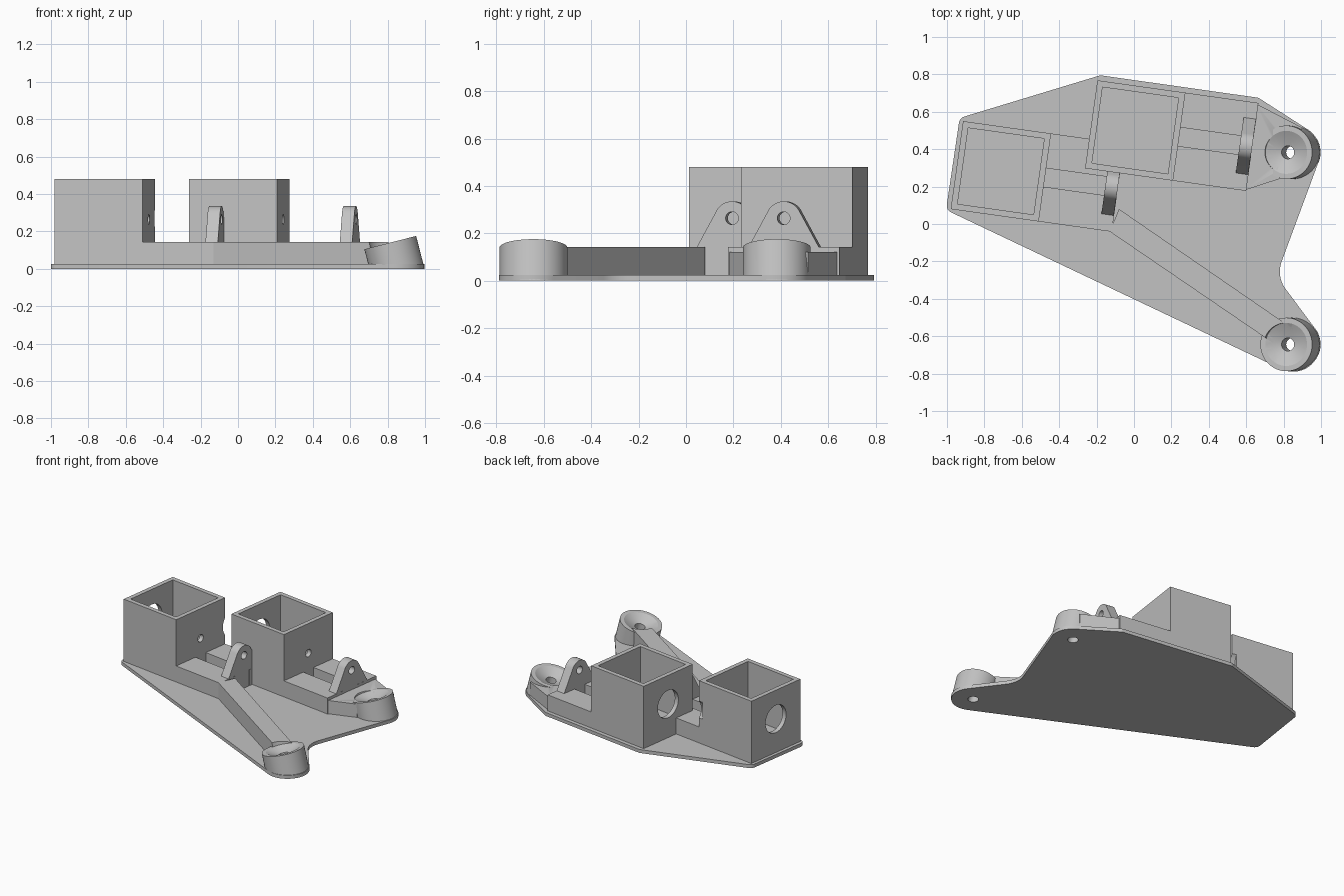
import bpy, bmesh, math
from mathutils import Matrix, Vector

if "Cube" in bpy.data.objects:
    bpy.data.objects.remove(bpy.data.objects["Cube"])

grey = bpy.data.materials.new("plain grey")
grey.use_nodes = True
COLOUR = (0.54, 0.54, 0.54, 1)
grey.diffuse_color = COLOUR
grey.node_tree.nodes["Principled BSDF"].inputs["Base Color"].default_value = COLOUR

TURN = Matrix.Rotation(math.radians(-8), 4, 'Z')   # housings sit turned on the plate
TILT = math.radians(14.4)
BOX, CAVITY, RAIL_TOP, PLATE = 0.2375, 0.205, 0.142, 0.025
AXIS_Z = 0.27


def finish(name, bm, matrix=Matrix()):
    bm.transform(matrix)
    mesh = bpy.data.meshes.new(name)
    bm.to_mesh(mesh)
    bm.free()
    mesh.materials.append(grey)
    obj = bpy.data.objects.new(name, mesh)
    bpy.context.collection.objects.link(obj)
    return obj


def prism(name, pts, z0, z1, matrix=Matrix()):
    bm = bmesh.new()
    face = bm.faces.new([bm.verts.new((x, y, z0)) for x, y in pts])
    ext = bmesh.ops.extrude_face_region(bm, geom=[face], use_keep_orig=True)
    bmesh.ops.translate(bm, vec=(0, 0, z1 - z0),
                        verts=[v for v in ext["geom"] if isinstance(v, bmesh.types.BMVert)])
    bmesh.ops.recalc_face_normals(bm, faces=bm.faces)
    return finish(name, bm, matrix)


def block(name, u0, u1, v0, v1, z0, z1):
    return prism(name, [(u0, v0), (u1, v0), (u1, v1), (u0, v1)], z0, z1, TURN)


def rod(name, u0, u1, v, z, r):
    """Cylinder lying along the housing axis."""
    bm = bmesh.new()
    bmesh.ops.create_cone(bm, cap_ends=True, segments=48, radius1=r, radius2=r, depth=u1 - u0)
    place = Matrix.Translation(((u0 + u1) / 2, v, z)) @ Matrix.Rotation(math.pi / 2, 4, 'Y')
    return finish(name, bm, TURN @ place)


def cut(obj, cutters):
    bpy.context.view_layer.objects.active = obj
    for c in cutters:
        mod = obj.modifiers.new("cut", 'BOOLEAN')
        mod.operation, mod.solver, mod.object = 'DIFFERENCE', 'EXACT', c
        bpy.context.view_layer.update()
        bpy.ops.object.modifier_apply(modifier=mod.name)


def arc(cx, cy, r, a0, a1, n=20):
    angles = [math.radians(a0 + (a1 - a0) * i / n) for i in range(n + 1)]
    return [(cx + r * math.cos(a), cy + r * math.sin(a)) for a in angles]


def fillet(a, b, c, r, n=8):
    """Round the corner b between a and c."""
    a, b, c = Vector(a), Vector(b), Vector(c)
    d, e = (a - b).normalized(), (c - b).normalized()
    half = math.acos(d.dot(e)) / 2
    mid = b + (d + e).normalized() * (r / math.sin(half))
    p, q = b + d * (r / math.tan(half)) - mid, b + e * (r / math.tan(half)) - mid
    a0 = math.degrees(math.atan2(p.y, p.x))
    sweep = math.degrees(math.atan2(p.x * q.y - p.y * q.x, p.dot(q)))
    return arc(mid.x, mid.y, r, a0, a0 + sweep, n)


# Cutters for the two bolt pads: tilted bore with a dished seat
PADS = {"rear": 0.383, "front": -0.644}


def pad_place(y):
    return Matrix.Translation((0.814, y, 0.14)) @ Matrix.Rotation(-TILT, 4, 'Y')


bores = []
for side, y in PADS.items():
    bm = bmesh.new()
    profile = [(0, -0.35), (0.035, -0.35), (0.035, -0.035), (0.075, -0.02),
               (0.115, 0), (0.115, 0.2), (0, 0.2)]
    verts = [bm.verts.new((r, 0, z)) for r, z in profile]
    edges = [bm.edges.new(pair) for pair in zip(verts, verts[1:])]
    bmesh.ops.spin(bm, geom=verts + edges, axis=(0, 0, 1), cent=(0, 0, 0),
                   angle=math.tau, steps=48)
    bmesh.ops.remove_doubles(bm, verts=bm.verts, dist=1e-4)
    bmesh.ops.recalc_face_normals(bm, faces=bm.faces)
    bores.append(finish("bore_cutter", bm, pad_place(y)))

# Base plate with rounded corners and a concave side
pad1, pad2 = arc(0.85, 0.383, 0.146, 60, -18), arc(0.85, -0.644, 0.146, 35, -115)
corners = [(-1.005, 0.075), (-0.932, 0.567), (-0.18, 0.795), (0.665, 0.675)]
ring = [pad2[-1]] + corners + [pad1[0]]
outline = []
for before, corner, after in zip(ring, ring[1:], ring[2:]):
    outline += fillet(before, corner, after, 0.04)
outline += pad1 + fillet(pad1[-1], (0.76, -0.28), pad2[0], 0.155, 12) + pad2
parts = [prism("base_plate", outline, 0, PLATE)]
cut(parts[0], bores)

# Bolt pads, trimmed flat at the ground
for (side, y), bore in zip(PADS.items(), bores):
    bm = bmesh.new()
    bmesh.ops.create_cone(bm, cap_ends=True, segments=64, radius1=0.143, radius2=0.143, depth=0.4)
    bm.transform(pad_place(y) @ Matrix.Translation((0, 0, -0.2)))
    bmesh.ops.bisect_plane(bm, geom=bm.verts[:] + bm.edges[:] + bm.faces[:],
                           plane_co=(0, 0, 0), plane_no=(0, 0, 1), clear_inner=True)
    bmesh.ops.holes_fill(bm, edges=[e for e in bm.edges if e.is_boundary])
    bmesh.ops.recalc_face_normals(bm, faces=bm.faces)
    parts.append(finish(side + "_bolt_pad", bm))
    cut(parts[-1], [bore])

# Arms from the rails to the pads
parts.append(prism("front_arm", [(-0.13, -0.04), (0.80, -0.675), (0.85, -0.56), (-0.08, 0.08)],
                   0.01, RAIL_TOP))
cut(parts[-1], bores[1:])
parts.append(prism("rear_arm", [(0.59, 0.18), (0.79, 0.245), (0.85, 0.385), (0.9, 0.515), (0.65, 0.645)],
                   0.01, 0.122))
cut(parts[-1], bores[:1])

# Motor housings: centre (u, v) and rail end, with their cutters
HOUSINGS = {"left_end": (-0.744, 0.18, -0.112), "middle": (-0.063, 0.496, 0.569)}
cavities, ports, shafts = [], [], []
for u, v, end in HOUSINGS.values():
    cavities.append(block("cavity_cutter", u - CAVITY, u + CAVITY, v - CAVITY, v + CAVITY, 0.07, 0.7))
    ports.append(rod("port_cutter", u - BOX - 0.24, u, v, AXIS_Z, 0.1))
    shafts.append(rod("shaft_cutter", u + 0.1, end + 0.06, v, AXIS_Z - 0.006, 0.027))

for i, (name, (u, v, end)) in enumerate(HOUSINGS.items()):
    box = block(name + "_housing", u - BOX, u + BOX, v - BOX, v + BOX, 0.01, 0.48)
    cut(box, [cavities[i], shafts[i]] + ports)
    parts.append(box)

    # Rail as two bars with a channel between them
    for tag, v0, v1 in (("front", v - BOX, v - 0.05), ("rear", v + 0.05, v + BOX)):
        bar = block(name + "_rail_" + tag, u + BOX - 0.01, end, v0, v1, 0.01, RAIL_TOP)
        cut(bar, cavities)
        parts.append(bar)

    # Round-topped shaft lug closing the channel
    tip = arc(0, AXIS_Z - 0.01, 0.075, 25, 155)
    shape = [(-0.15, 0.01), (0.15, 0.01), (0.15, RAIL_TOP)] + tip + [(-0.15, RAIL_TOP)]
    stand = Matrix(((0, 0, 1, 0), (1, 0, 0, v), (0, 1, 0, 0), (0, 0, 0, 1)))
    lug = prism(name + "_lug", shape, end - 0.068, end - 0.001, TURN @ stand)
    cut(lug, [shafts[i]] + cavities)
    parts.append(lug)

for c in bores + cavities + ports + shafts:
    bpy.data.objects.remove(c)

# Smooth the round parts, keep edges sharp
bpy.ops.object.select_all(action='DESELECT')
for p in parts:
    p.select_set(True)
bpy.context.view_layer.objects.active = parts[0]
bpy.ops.object.shade_smooth_by_angle(angle=math.radians(25))
